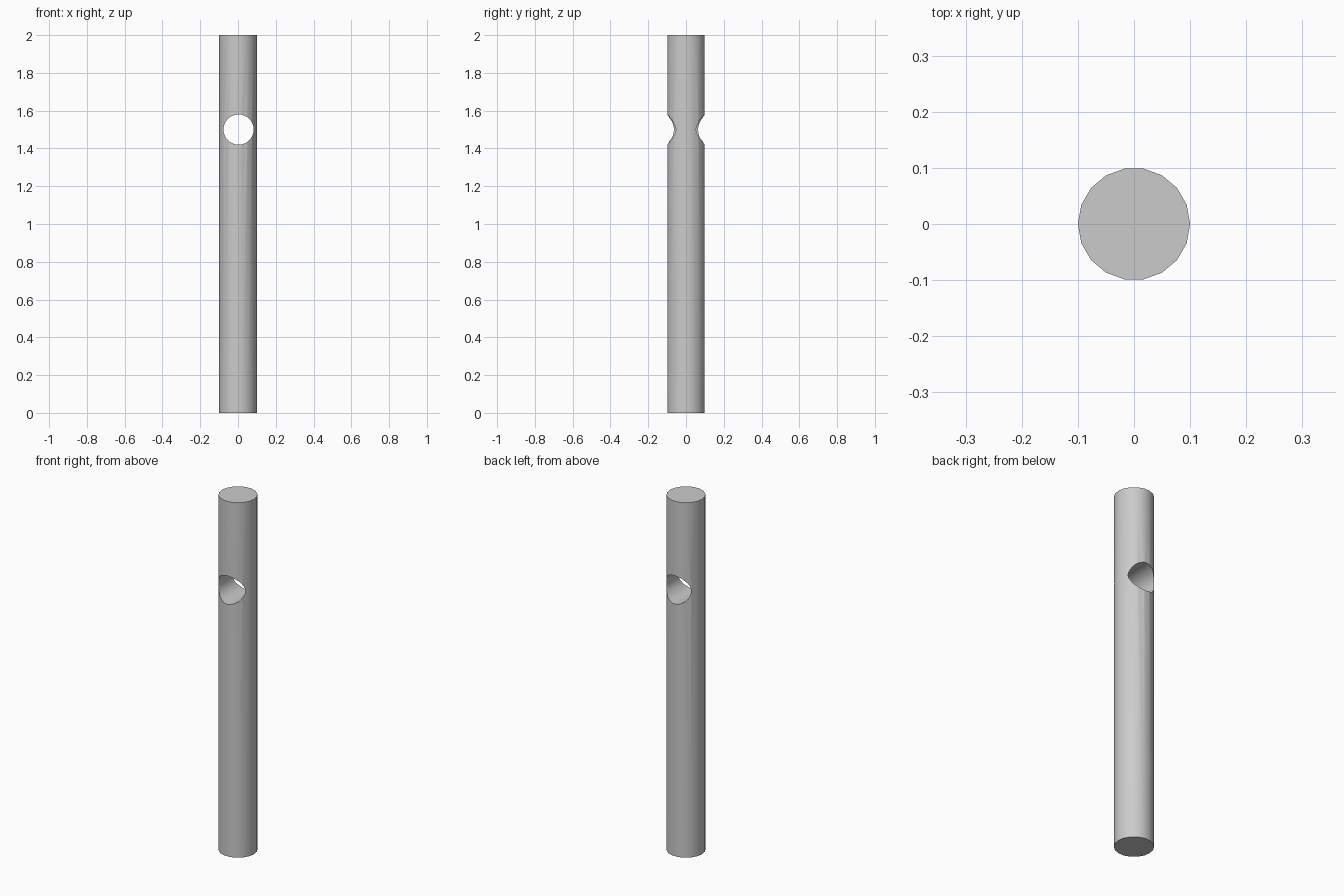
import bpy
from math import pi, radians

if "Cube" in bpy.data.objects:
    bpy.data.objects.remove(bpy.data.objects["Cube"])


def cylinder(name, sides, radius, depth, location, rotation):
    bpy.ops.mesh.primitive_cylinder_add(vertices=sides, radius=radius, depth=depth,
                                        location=location, rotation=rotation)
    obj = bpy.context.object
    obj.name = name
    bpy.ops.object.transform_apply(location=True, rotation=True, scale=True)
    return obj


# Cutter for the cross hole, running front to back and a hair off centre
cutter = cylinder("hole_cutter", 32, 0.08, 0.5, (0.003, 0, 1.5), (pi / 2, 0, 0))

# Upright pole, 18-sided with corners on the x axis
pole = cylinder("pole", 18, 0.1, 2, (0, 0, 1), (0, 0, pi / 2))

# Drill the hole
cut = pole.modifiers.new("cross_hole", 'BOOLEAN')
cut.operation = 'DIFFERENCE'
cut.solver = 'EXACT'
cut.object = cutter
bpy.ops.object.modifier_apply(modifier=cut.name)
bpy.data.objects.remove(cutter, do_unlink=True)

# Smooth walls, crisp rims
bpy.ops.object.shade_smooth_by_angle(angle=radians(30))
